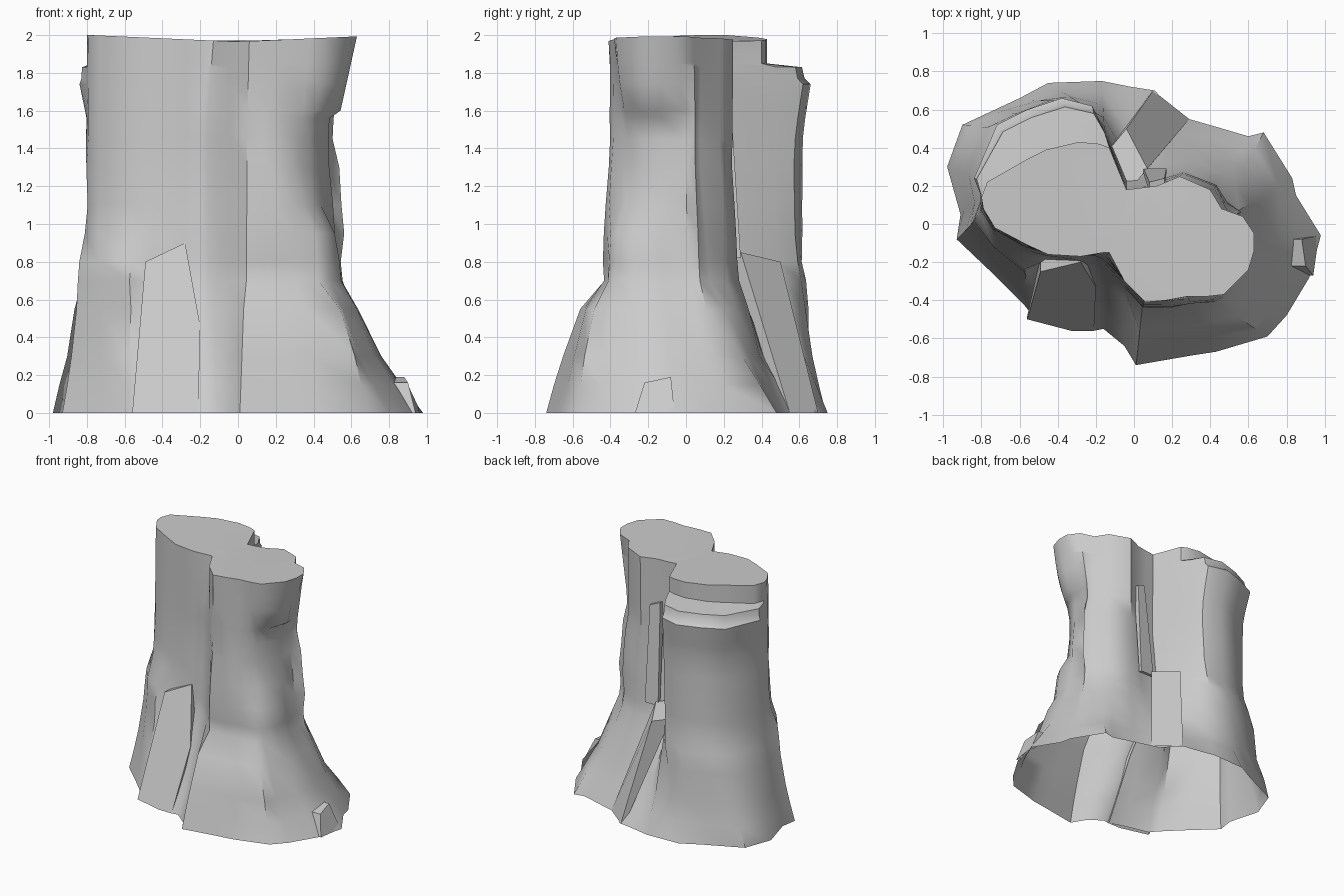
import bpy
import bmesh
import math
import random
from mathutils import Vector

random.seed(4)

default_cube = bpy.data.objects.get("Cube")
if default_cube:
    bpy.data.objects.remove(default_cube, do_unlink=True)

# One plain grey for the whole stump
grey = bpy.data.materials.new("weathered_grey")
grey.use_nodes = True
grey.diffuse_color = (0.6, 0.6, 0.6, 1)
grey.node_tree.nodes["Principled BSDF"].inputs["Base Color"].default_value = grey.diffuse_color


def finish(name, mesh_builder, angle):
    """Turn a bmesh into a shaded, coloured object."""
    mesh = bpy.data.meshes.new(name)
    mesh_builder.to_mesh(mesh)
    mesh_builder.free()
    mesh.materials.append(grey)
    part = bpy.data.objects.new(name, mesh)
    bpy.context.collection.objects.link(part)
    bpy.ops.object.select_all(action='DESELECT')
    part.select_set(True)
    bpy.context.view_layer.objects.active = part
    bpy.ops.object.shade_smooth_by_angle(angle=math.radians(angle))


def bark_piece(name, outline, push):
    """Broken bark: an outline facing outward whose rim sinks into the trunk."""
    bm = bmesh.new()
    crest = max(p[2] for p in outline)
    front = [bm.verts.new(p) for p in outline]
    back = [bm.verts.new(Vector(p) + Vector(push) * max(.2, p[2] / crest)) for p in outline]
    bm.faces.new(front)
    for i in range(len(front)):
        j = (i + 1) % len(front)
        if outline[i][2] + outline[j][2] > 0:
            bm.faces.new((front[j], front[i], back[i], back[j]))
    finish(name, bm, 30)


def interpolate(curve, z):
    """Piecewise linear lookup in a list of (height, value) pairs."""
    for (z0, v0), (z1, v1) in zip(curve, curve[1:]):
        if z <= z1:
            return v0 + (v1 - v0) * (z - z0) / (z1 - z0)
    return curve[-1][1]


# Bark columns in hundredths: foot x, foot y, upper trunk x, upper trunk y
columns = [
    (98, -6, 49, -13), (92, -28, 50, -27), (80, -48, 45, -36),
    (70, -59, 38, -38), (43, -67, 28, -38), (30, -69, 17, -40),
    (1, -74, 5, -39), (-5, -64, -5, -30), (-16, -55, -16, -19),
    (-21, -56, -21, -17), (-33, -52, -28, -17), (-54, -47, -45, -16),
    (-58, -42, -56, -11), (-73, -27, -73, -2), (-93, -8, -79, 8),
    (-91, 5, -80, 14), (-98, 30, -84, 24), (-90, 52, -72, 52),
    (-75, 59, -56, 60), (-60, 66, -38, 66), (-45, 74, -22, 62),
    (-17, 75, -16, 50), (-2, 72, -4, 18), (11, 70, 4, 19),
    (22, 57, 12, 20), (43, 51, 24, 25), (60, 46, 40, 18),
    (68, 48, 46, 8), (83, 24, 51, 5), (85, 15, 49, 0),
]

# Columns whose cut top differs: flap on the left, seam at the front, ledge at the back
cut_top = {
    0: (63, -14), 1: (60, -24), 2: (47, -37), 28: (57, 4), 29: (63, -5),
    6: (6, -41), 8: (-13, -15), 9: (-16, -15),
    16: (-77, 22), 17: (-56, 34), 18: (-46, 39),
    19: (-29, 43), 20: (-18, 42), 21: (-13, 40),
}

# Height curves for how far each column has moved from foot to upper trunk
flare = [(0, 0), (.3, .45), (.55, .7), (.7, .88), (.95, .95), (1.3, 1.02), (2, 1)]
root_flare = [(0, 0), (.3, .27), (.55, .5), (.7, .87), (.95, .88), (1.4, .98), (2, 1)]
burl_flare = [(0, 0), (.3, .3), (.55, .48), (.8, .6), (.95, .87), (1.3, .95), (2, 1)]

# Height curves for cut tops and girth
flap = [(0, 0), (1.56, 0), (1.6, .4), (2, 1)]
lean = [(0, 0), (1.56, 0), (2, 1)]
ledge = [(0, 0), (1.74, 0), (1.77, .14), (1.83, .2), (1.85, 1), (2, 1)]
waist = [(0, 1), (.3, .98), (.7, .97), (.8, .93), (1.45, .93), (1.74, 1), (2, 1)]
neck = [(0, 1), (.8, 1), (.95, .98), (1.1, .87), (1.45, .86), (1.6, .9), (2, 1)]
swell = [(0, 1), (.8, 1), (.95, 1.06), (1.3, 1.06), (1.45, 1), (2, 1)]
heights = [0, .15, .3, .55, .7, .8, .95, 1.1, 1.3, 1.45, 1.56, 1.6,
           1.74, 1.77, 1.83, 1.85, 2]


def bark_point(i, z):
    """Position of one bark column at one height."""
    foot = Vector(columns[i][:2]) / 100
    upper = Vector(columns[i][2:]) / 100
    on_ledge = 16 <= i <= 21
    path = root_flare if 3 <= i <= 6 else burl_flare if 12 <= i <= 14 else flare
    point = foot.lerp(upper, interpolate(path, z))
    if on_ledge:
        point *= interpolate(waist, z)
    elif 1 <= i <= 3:
        point *= interpolate(neck, z)
    elif 26 <= i <= 28:
        point *= interpolate(swell, z)
    if i in cut_top:
        curve = ledge if on_ledge else flap if i < 2 else lean
        point = point.lerp(Vector(cut_top[i]) / 100, interpolate(curve, z))
    if 0 < z < 1.5:
        point *= 1 + random.uniform(-.01, .01)
    if z == 2:
        # The sawn face dips slightly in the middle
        z = 1.965 + min(.035, abs(point.x) * .045)
    return (point.x, point.y, z)


# Trunk: a flared loft, open below, closed by the sawn face
bm = bmesh.new()
rings = [[bm.verts.new(bark_point(i, z)) for i in range(len(columns))] for z in heights]
for low, high in zip(rings, rings[1:]):
    for i in range(len(columns)):
        j = (i + 1) % len(columns)
        bm.faces.new((low[i], low[j], high[j], high[i]))
sawn_face = bm.faces.new(rings[-1])
bmesh.ops.triangulate(bm, faces=[sawn_face])
bmesh.ops.recalc_face_normals(bm, faces=bm.faces)
finish("stump_trunk", bm, 42)

# Loose bark and root pieces, outlines anticlockwise from outside
bark_piece("front_bark_flake",
           [(-.56, -.5, 0), (-.33, -.56, 0), (-.21, -.56, 0),
            (-.2, -.33, .46), (-.28, -.2, .9), (-.49, -.25, .8)], (0, .09, 0))
bark_piece("left_root_knob",
           [(.94, -.27, 0), (.97, -.06, 0), (.88, -.08, .19), (.9, -.22, .16)], (-.12, 0, 0))
bark_piece("back_cleft_slab",
           [(.29, .55, 0), (.1, .7, 0), (-.04, .5, .8), (.07, .29, .85)], (-.1, -.12, 0))
bark_piece("back_cleft_splinter",
           [(.17, .29, .82), (.05, .29, .82), (.08, .22, 1.63), (.16, .24, 1.6)], (0, -.05, 0))
